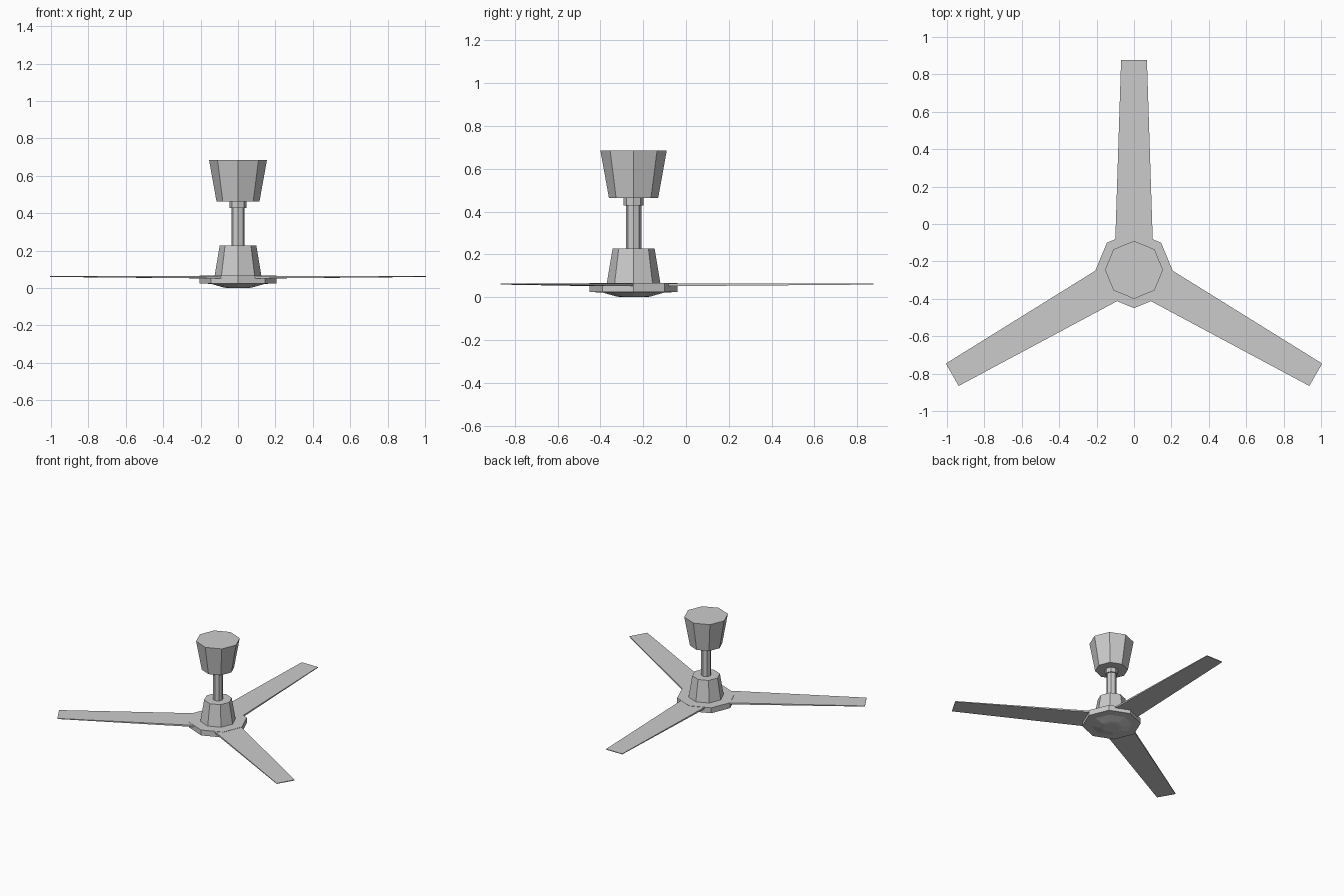
import bpy, bmesh
from math import sin, cos, pi, radians
from mathutils import Matrix, Vector

if "Cube" in bpy.data.objects:
    bpy.data.objects.remove(bpy.data.objects["Cube"])

CENTRE = Vector((0, -0.245, 0))   # fan axis


def make_object(name, bm):
    bmesh.ops.recalc_face_normals(bm, faces=bm.faces)
    mesh = bpy.data.meshes.new(name)
    bm.to_mesh(mesh)
    bm.free()
    obj = bpy.data.objects.new(name, mesh)
    obj.location = CENTRE
    bpy.context.collection.objects.link(obj)
    return obj


def turned(name, profile, sides=8):
    """Closed faceted solid from (radius, z) rings."""
    bm = bmesh.new()
    rings = [[bm.verts.new((r * cos(2 * pi * i / sides), r * sin(2 * pi * i / sides), z))
              for i in range(sides)] for r, z in profile]
    for low, high in zip(rings, rings[1:]):
        for i in range(sides):
            j = (i + 1) % sides
            bm.faces.new((low[i], low[j], high[j], high[i]))
    bm.faces.new(rings[0])
    bm.faces.new(rings[-1])
    return make_object(name, bm)


def blade(name, angle):
    """Tapered blade, thinner and narrower toward the tip."""
    bm = bmesh.new()
    sections = [(0.13, 0.101, 0.051), (1.122, 0.069, 0.059)]   # reach, half width, underside
    rings = [[bm.verts.new((x, y, z)) for x, z in
              ((-w, low), (w, low), (w, 0.064), (-w, 0.064))] for y, w, low in sections]
    for i in range(4):
        j = (i + 1) % 4
        bm.faces.new((rings[0][i], rings[0][j], rings[1][j], rings[1][i]))
    bm.faces.new(rings[0])
    bm.faces.new(rings[1])
    bmesh.ops.rotate(bm, verts=bm.verts, matrix=Matrix.Rotation(angle, 3, 'Z'))
    return make_object(name, bm)


# Ceiling canopy, collar and down rod
turned("ceiling_canopy", [(0.115, 0.463), (0.155, 0.685)])
turned("rod_collar", [(0.046, 0.428), (0.046, 0.465)])
turned("down_rod", [(0.036, 0.22), (0.036, 0.44)])

# Motor housing and hub with stepped underside
turned("motor_housing", [(0.126, 0.06), (0.098, 0.228)])
turned("hub", [(0.06, 0.0), (0.082, 0.004), (0.145, 0.022), (0.205, 0.024), (0.205, 0.066)])

# Three blades
for k in range(3):
    blade(f"blade_{k + 1}", radians(120 * k))
